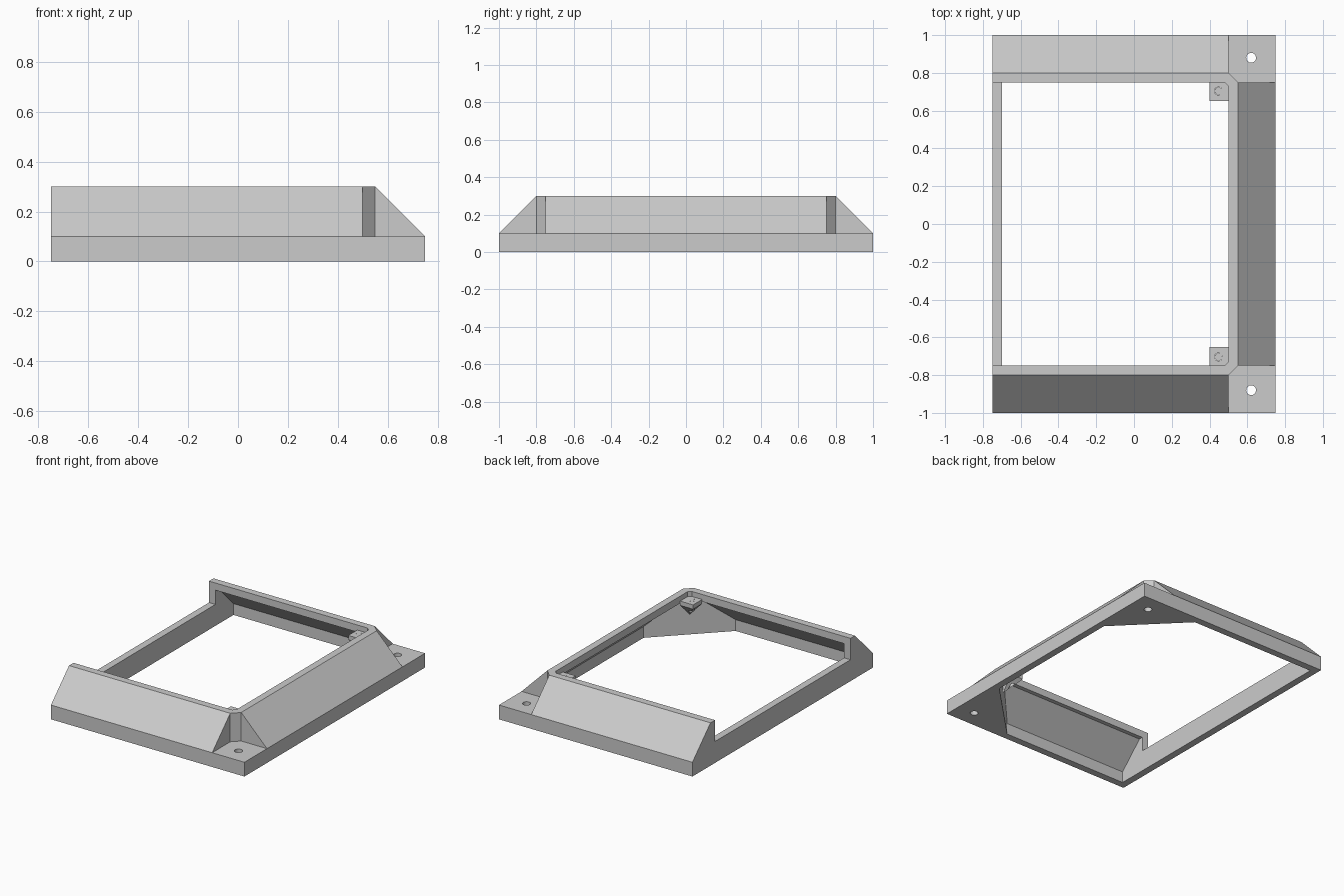
import bpy, bmesh
from mathutils import Vector, Matrix

cube = bpy.data.objects.get("Cube")
if cube:
    bpy.data.objects.remove(cube, do_unlink=True)

grey = bpy.data.materials.new("light_grey")
grey.use_nodes = True
COLOUR = (0.6, 0.6, 0.6, 1)
grey.diffuse_color = COLOUR
grey.node_tree.nodes["Principled BSDF"].inputs["Base Color"].default_value = COLOUR

DIAGONAL = 1.23   # inner corner face: x + y
WALL = 0.05


def finish(name, bm, mirror=False):
    """Turn a bmesh into an object, optionally reflected to the front."""
    if mirror:
        bm.transform(Matrix.Diagonal((1, -1, 1, 1)))
    bmesh.ops.recalc_face_normals(bm, faces=bm.faces)
    mesh = bpy.data.meshes.new(name)
    bm.to_mesh(mesh)
    bm.free()
    mesh.materials.append(grey)
    ob = bpy.data.objects.new(name, mesh)
    bpy.context.collection.objects.link(ob)
    return ob


def prism(points, vector):
    """Extrude a flat outline along a vector."""
    bm = bmesh.new()
    face = bm.faces.new([bm.verts.new(p) for p in points])
    out = bmesh.ops.extrude_face_region(bm, geom=[face], use_keep_orig=True)
    moved = [v for v in out["geom"] if isinstance(v, bmesh.types.BMVert)]
    bmesh.ops.translate(bm, verts=moved, vec=Vector(vector))
    return bm


def box(lo, hi):
    outline = [(lo[0], lo[1], lo[2]), (hi[0], lo[1], lo[2]),
               (hi[0], hi[1], lo[2]), (lo[0], hi[1], lo[2])]
    return prism(outline, (0, 0, hi[2] - lo[2]))


def clip(bm, point, normal):
    """Remove what lies on the normal side of a plane and close the cut."""
    geom = bm.verts[:] + bm.edges[:] + bm.faces[:]
    cut = bmesh.ops.bisect_plane(bm, geom=geom, plane_co=point,
                                 plane_no=normal, clear_outer=True)
    edges = [e for e in cut["geom_cut"] if isinstance(e, bmesh.types.BMEdge)]
    bmesh.ops.holes_fill(bm, edges=edges)


def drill(ob, centre, radius, axis="Z"):
    """Cut a round hole through an object."""
    bm = bmesh.new()
    bmesh.ops.create_cone(bm, cap_ends=True, segments=24, radius1=radius,
                          radius2=radius, depth=0.6)
    if axis == "X":
        bm.transform(Matrix.Rotation(1.5707963, 4, "Y"))
    bm.transform(Matrix.Translation(centre))
    cutter = finish("hole_cutter", bm)
    cutter.hide_render = True
    mod = ob.modifiers.new("hole", "BOOLEAN")
    mod.operation, mod.solver, mod.object = "DIFFERENCE", "EXACT", cutter
    graph = bpy.context.evaluated_depsgraph_get()
    mesh = bpy.data.meshes.new_from_object(ob.evaluated_get(graph))
    ob.modifiers.clear()
    ob.data = mesh
    bpy.data.objects.remove(cutter, do_unlink=True)


# Hollow rail section, as distance inward from the outer face and height
RAIL = [(0, 0), (0, 0.1), (0.2, 0.3), (0.25, 0.3), (0.25, 0.25),
        (0.221, 0.25), (WALL, 0.079), (WALL, 0)]

# Sloped rail on the +x side
finish("left_rail", prism([(0.75 - d, -0.75, z) for d, z in RAIL], (0, 1.5, 0)))

# End plate on the -x side, with a lowered middle and two side holes
half = [(1, 0), (1, 0.1), (0.8, 0.3), (0.75, 0.3), (0.75, 0.15)]
outline = half + [(-y, z) for y, z in reversed(half)]
end_plate = finish("end_plate",
                   prism([(-0.75, y, z) for y, z in outline], (WALL, 0, 0)))
for y in (0.51, -0.45):
    drill(end_plate, (-0.72, y, 0.09), 0.021, "X")

for side, mirror in (("back", False), ("front", True)):
    s = -1 if mirror else 1

    # Sloped rail
    finish(side + "_rail",
           prism([(-0.72, 1 - d, z) for d, z in RAIL], (1.22, 0, 0)), mirror)

    # Solid corner foot with a screw hole
    foot = finish(side + "_corner_foot", prism(
        [(0.75, 1, 0), (0.75, DIAGONAL - 0.75, 0), (DIAGONAL - 1, 1, 0)],
        (0, 0, 0.1)), mirror)
    drill(foot, (0.62, 0.88 * s, 0.05), 0.026)

    # Fill behind the diagonal face, under each of the two slopes
    inner = (DIAGONAL / 2, DIAGONAL / 2, 0)
    for part, lo, hi, slope in (
            ("cross", (0.2, 0.7, 0.05), (0.5, 1, 0.3), (0, 1, 1)),
            ("long", (0.45, 0.45, 0.05), (0.75, 0.75, 0.3), (1, 0, 1))):
        bm = box(lo, hi)
        clip(bm, inner, (-1, -1, 0))
        clip(bm, (0.55, 0.8, 0.3), slope)
        finish(side + "_corner_fill_" + part, bm, mirror)

    # Chamfered upright between the slopes
    finish(side + "_corner_post", prism(
        [(0.5, 0.75, 0.05), (0.55, 0.75, 0.05), (0.5, 0.8, 0.05)],
        (0, 0, 0.25)), mirror)

    # Screw tab with a tapering support below
    bm = box((0.4, 0.65, 0.235), (0.5, 0.75, 0.265))
    bm.verts.new((0.49, 0.74, 0.14))
    hull = bmesh.ops.convex_hull(bm, input=bm.verts[:])
    spare = [g for g in hull["geom_interior"] if isinstance(g, bmesh.types.BMVert)]
    bmesh.ops.delete(bm, geom=spare, context="VERTS")
    tab = finish(side + "_screw_tab", bm, mirror)
    drill(tab, (0.447, 0.704 * s, 0.2), 0.021)
